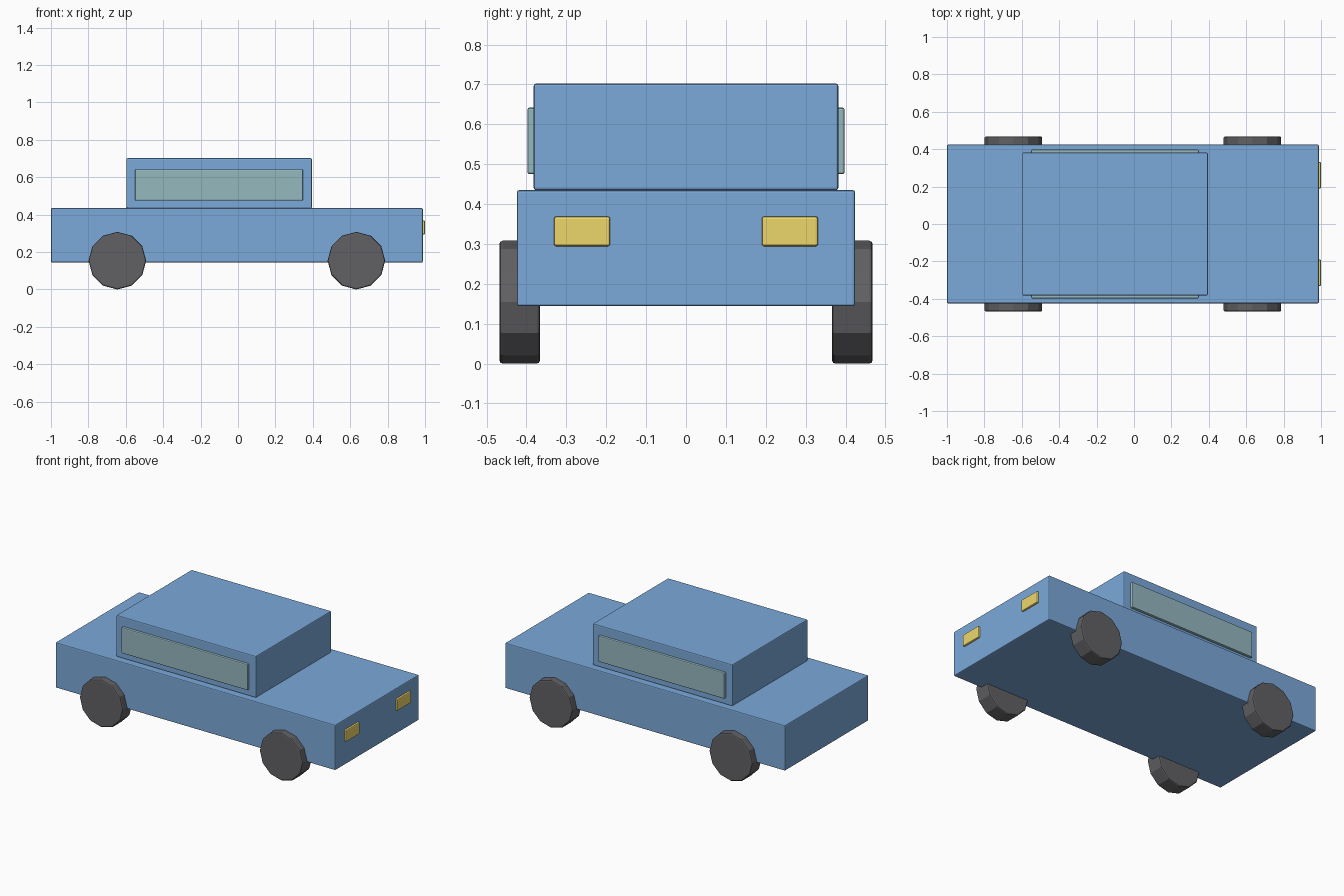
import bpy
from math import radians

if "Cube" in bpy.data.objects:
    bpy.data.objects.remove(bpy.data.objects["Cube"])


def material(name, color):
    mat = bpy.data.materials.new(name)
    mat.diffuse_color = color
    mat.use_nodes = True
    mat.node_tree.nodes["Principled BSDF"].inputs["Base Color"].default_value = mat.diffuse_color
    return mat


blue = material("blue_paint", (0.20, 0.40, 0.70, 1))
glass = material("window_glass", (0.30, 0.48, 0.52, 1))
rubber = material("dark_rubber", (0.12, 0.12, 0.13, 1))
yellow = material("lamp_yellow", (0.85, 0.68, 0.15, 1))


def finish(obj, name, mat, bevel=0.006):
    """Name, colour and softly bevel the sharp edges."""
    obj.name = name
    obj.data.materials.append(mat)
    mod = obj.modifiers.new("edge_bevel", 'BEVEL')
    mod.width = bevel
    mod.segments = 2
    mod.limit_method = 'ANGLE'
    mod.angle_limit = radians(40)
    return obj


def box(name, x, y, z, mat):
    """Box from (min, max) ranges along each axis."""
    spans = (x, y, z)
    bpy.ops.mesh.primitive_cube_add(size=1, location=[(a + b) / 2 for a, b in spans])
    obj = bpy.context.object
    obj.scale = [b - a for a, b in spans]
    bpy.ops.object.transform_apply(location=False, rotation=False, scale=True)
    return finish(obj, name, mat)


def wheel(name, x, y):
    """Twelve-sided wheel with its axle along y."""
    bpy.ops.mesh.primitive_cylinder_add(vertices=12, radius=0.154, depth=0.102,
                                        location=(x, y, 0.154),
                                        rotation=(radians(90), 0, 0))
    bpy.ops.object.transform_apply(location=False, rotation=True, scale=False)
    return finish(bpy.context.object, name, rubber, 0.008)


# Body and cabin
box("car_body", (-1.0, 0.988), (-0.424, 0.424), (0.144, 0.435), blue)
box("cabin", (-0.597, 0.395), (-0.382, 0.382), (0.435, 0.702), blue)

for side, s in (("right", -1), ("left", 1)):
    # Side windows
    y = sorted((s * 0.366, s * 0.398))
    box(f"{side}_window", (-0.55, 0.347), y, (0.475, 0.642), glass)
    # Headlights
    y = sorted((s * 0.19, s * 0.331))
    box(f"{side}_headlight", (0.968, 1.0), y, (0.294, 0.369), yellow)
    # Wheels
    for end, x in (("rear", -0.645), ("front", 0.633)):
        wheel(f"{end}_{side}_wheel", x, s * 0.417)
